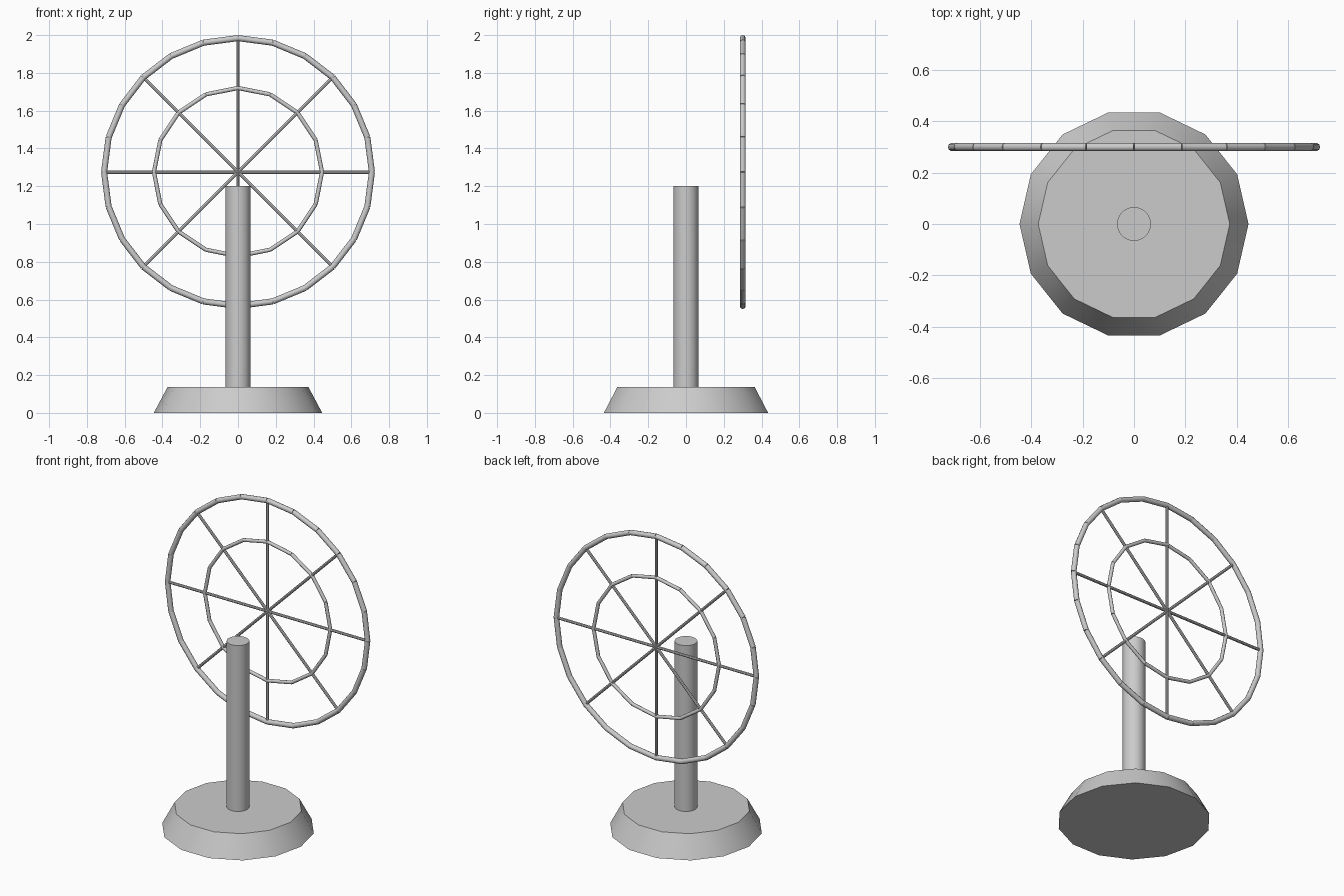
import bpy, math
from mathutils import Vector

if "Cube" in bpy.data.objects:
    bpy.data.objects.remove(bpy.data.objects["Cube"])

grey = bpy.data.materials.new("plain grey")
grey.diffuse_color = (0.6, 0.6, 0.6, 1)
grey.use_nodes = True
grey.node_tree.nodes["Principled BSDF"].inputs["Base Color"].default_value = grey.diffuse_color


def finish(name):
    ob = bpy.context.object
    ob.name = name
    ob.data.materials.append(grey)
    bpy.ops.object.shade_smooth_by_angle(angle=math.radians(40))
    return ob


def rod(name, a, b, radius, sides=10):
    """Cylinder running from point a to point b."""
    d = b - a
    bpy.ops.mesh.primitive_cylinder_add(
        vertices=sides, radius=radius, depth=d.length, location=(a + b) / 2,
        rotation=d.to_track_quat('Z', 'Y').to_euler())
    return finish(name)


def join(name, parts):
    bpy.ops.object.select_all(action='DESELECT')
    for p in parts:
        p.select_set(True)
    bpy.context.view_layer.objects.active = parts[0]
    bpy.ops.object.join()
    parts[0].name = name


CENTRE = Vector((0, 0.3, 1.275))


def on_wheel(radius, angle):
    return CENTRE + Vector((math.sin(angle), 0, math.cos(angle))) * radius


def ring(name, radius, tube, count):
    step = math.tau / count
    join(name, [rod(name, on_wheel(radius, i * step), on_wheel(radius, (i + 1) * step), tube)
                for i in range(count)])


# Tapered base, 14 sides with a corner on the x axis
bpy.ops.mesh.primitive_cone_add(vertices=14, radius1=0.446, radius2=0.373, depth=0.137,
                                location=(0, 0, 0.0685), rotation=(0, 0, math.pi / 2))
finish("base")

# Upright post
rod("post", Vector((0, 0, 0.13)), Vector((0, 0, 1.2)), 0.066, 32)

# Wheel rims made of straight tube segments
ring("outer_rim", 0.709, 0.016, 24)
ring("inner_rim", 0.445, 0.011, 16)

# Spokes
join("spokes", [rod("spoke", CENTRE, on_wheel(0.709, i * math.pi / 4), 0.009, 8)
                for i in range(8)])
